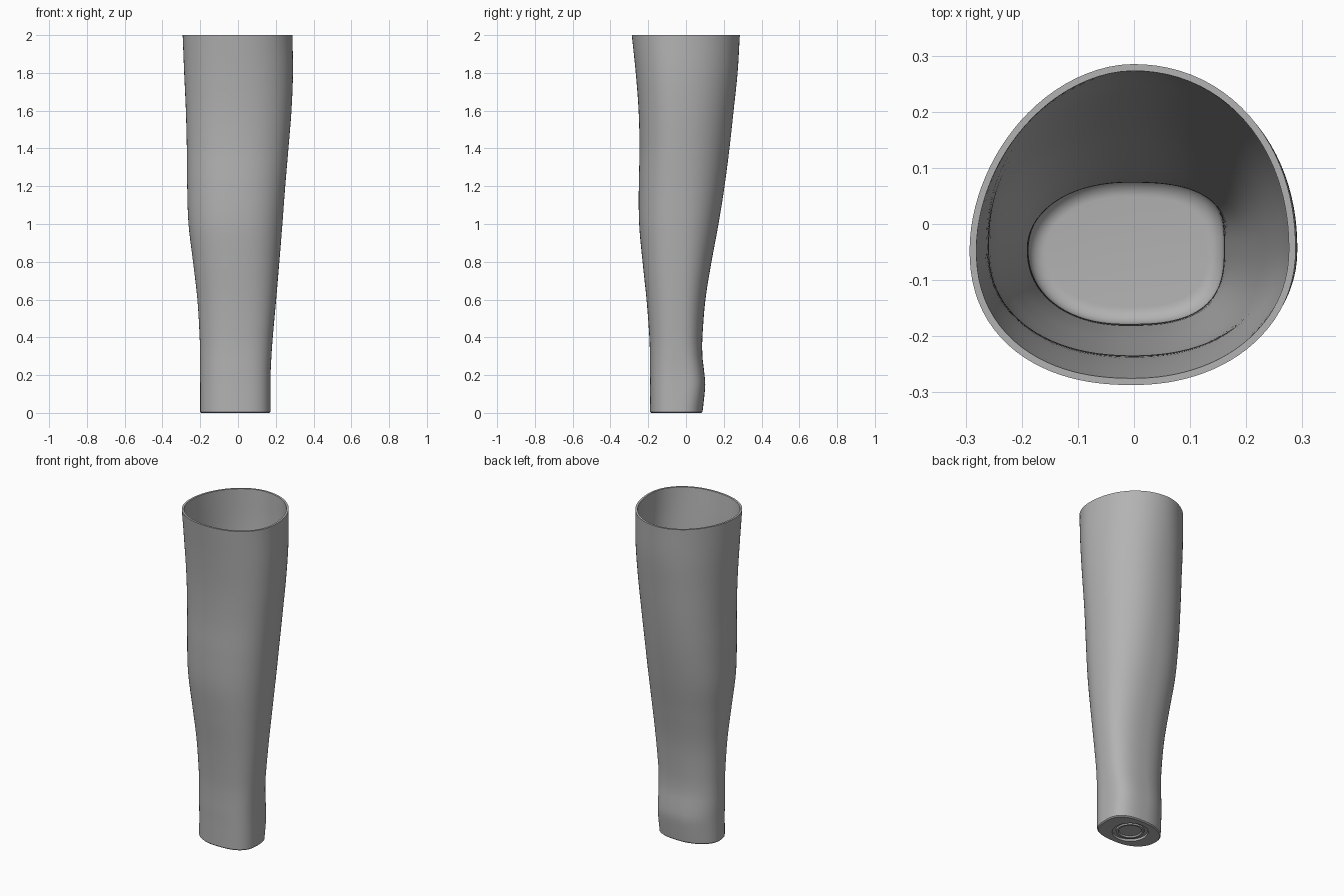
import bpy, bmesh, math

SEGMENTS = 96
WALL = 0.012
FLOOR = 0.03
FILLET = 0.03

# Outline by height: z, (x min, x max, y min, y max)
OUTLINE = [
    (0.0, (-0.200, 0.172, -0.190, 0.087)),
    (0.07, (-0.200, 0.172, -0.190, 0.095)),
    (0.15, (-0.200, 0.172, -0.190, 0.102)),
    (0.22, (-0.201, 0.173, -0.191, 0.096)),
    (0.3, (-0.201, 0.177, -0.191, 0.087)),
    (0.4, (-0.203, 0.184, -0.194, 0.087)),
    (0.6, (-0.215, 0.202, -0.209, 0.103)),
    (0.8, (-0.238, 0.219, -0.230, 0.135)),
    (1.0, (-0.262, 0.235, -0.248, 0.172)),
    (1.2, (-0.269, 0.250, -0.250, 0.204)),
    (1.4, (-0.271, 0.267, -0.246, 0.230)),
    (1.6, (-0.276, 0.283, -0.251, 0.252)),
    (1.8, (-0.285, 0.291, -0.266, 0.273)),
    (2.0, (-0.293, 0.288, -0.287, 0.285)),
]

# Squareness of each corner by height: back left, back right, front right, front left
CORNERS = [
    (0.0, (2.8, 2.0, 2.2, 2.8)),
    (0.15, (3.2, 2.0, 2.2, 2.8)),
    (0.4, (2.7, 2.1, 2.2, 2.6)),
    (1.3, (2.2, 2.35, 2.2, 2.2)),
    (2.0, (2.1, 1.87, 2.25, 2.1)),
]


def sample(keys, z):
    """Smooth interpolation through the keyed rows."""
    z = min(max(z, keys[0][0]), keys[-1][0])
    i = 0
    while i < len(keys) - 2 and z > keys[i + 1][0]:
        i += 1

    def slope(k, c):
        a, b = max(k - 1, 0), min(k + 1, len(keys) - 1)
        return (keys[b][1][c] - keys[a][1][c]) / (keys[b][0] - keys[a][0])

    (z0, v0), (z1, v1) = keys[i], keys[i + 1]
    h = z1 - z0
    t = (z - z0) / h
    s = t * t * (3 - 2 * t)
    return [v0[c] + (v1[c] - v0[c]) * s
            + h * t * (1 - t) * ((1 - t) * slope(i, c) - t * slope(i + 1, c))
            for c in range(len(v0))]


def section(z, inset, level=None):
    """Rounded, lopsided cross-section as a closed ring of points."""
    x0, x1, y0, y1 = sample(OUTLINE, z)
    corners = sample(CORNERS, z)
    cx, cy = (x0 + x1) / 2, -0.045
    points = []
    for i in range(SEGMENTS):
        angle = math.tau * i / SEGMENTS
        c, s = math.cos(angle), math.sin(angle)
        a = (x1 - cx if c > 0 else cx - x0) - inset
        b = (y1 - cy if s > 0 else cy - y0) - inset
        n = corners[i * 4 // SEGMENTS]
        r = (abs(c / a) ** n + abs(s / b) ** n) ** (-1 / n)
        points.append((cx + r * c, cy + r * s, z if level is None else level))
    return points


def circle(radius, z):
    return [(radius * math.cos(math.tau * i / SEGMENTS) - 0.014,
             radius * math.sin(math.tau * i / SEGMENTS) - 0.05, z)
            for i in range(SEGMENTS)]


# Underside: central disc, ring groove and chamfered foot
rings = [circle(0.062, 0.012), circle(0.066, 0.004), circle(0.078, 0.004),
         circle(0.08, 0.012), circle(0.098, 0.012), circle(0.1, 0.0),
         section(0, 0.006)]
# Outer wall
rings += [section(0.006 + (2 - 0.006) * i / 70, 0) for i in range(71)]
# Inner wall down to the fillet
bottom = FLOOR + FILLET
rings += [section(2 + (bottom - 2) * i / 66, WALL) for i in range(67)]
# Rounded fillet into the floor
for i in range(1, 9):
    a = math.pi / 2 * i / 8
    rings.append(section(bottom - FILLET * math.sin(a),
                         WALL + FILLET * (1 - math.cos(a))))

bm = bmesh.new()
loops = [[bm.verts.new(p) for p in ring] for ring in rings]
for low, high in zip(loops, loops[1:]):
    for i in range(SEGMENTS):
        j = (i + 1) % SEGMENTS
        bm.faces.new((low[i], low[j], high[j], high[i]))
bm.faces.new(loops[0][::-1])
bm.faces.new(loops[-1])
bmesh.ops.recalc_face_normals(bm, faces=bm.faces)

cube = bpy.data.objects.get("Cube")
if cube:
    bpy.data.objects.remove(cube, do_unlink=True)

mesh = bpy.data.meshes.new("hollow_sleeve")
bm.to_mesh(mesh)
bm.free()
sleeve = bpy.data.objects.new("hollow_sleeve", mesh)
bpy.context.collection.objects.link(sleeve)

# Plain grey finish
grey = bpy.data.materials.new("plain_grey")
grey.use_nodes = True
colour = (0.45, 0.45, 0.45, 1)
grey.diffuse_color = colour
grey.node_tree.nodes["Principled BSDF"].inputs["Base Color"].default_value = colour
mesh.materials.append(grey)

bpy.context.view_layer.objects.active = sleeve
sleeve.select_set(True)
bpy.ops.object.shade_smooth_by_angle(angle=math.radians(35))
